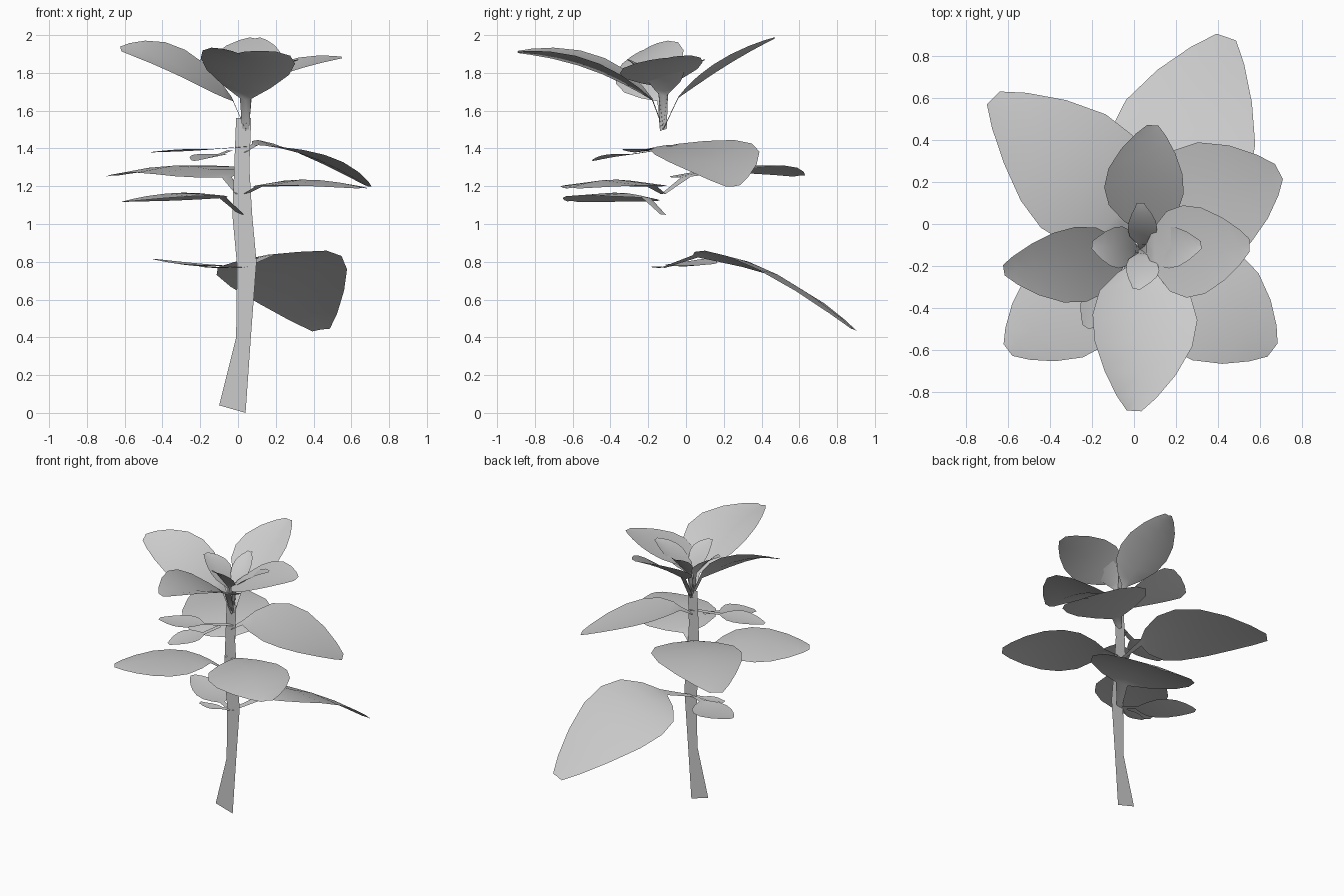
import bpy
from mathutils import Vector


def add_mesh(name, verts, faces):
    mesh = bpy.data.meshes.new(name)
    mesh.from_pydata([tuple(v) for v in verts], [], faces)
    mesh.update()
    obj = bpy.data.objects.new(name, mesh)
    bpy.context.collection.objects.link(obj)
    for p in mesh.polygons:
        p.use_smooth = True
    return obj


# Position along the blade and share of the full half width
PROFILE = [(0, .12), (.1, .5), (.25, .87), (.42, 1), (.6, .93),
           (.78, .68), (.92, .38), (1, .14)]


def leaf(name, attach, neck, mid, tip, half, roll=0.0, fold=0.02, early=1.0):
    """Flat leaf card: narrow stalk, then a blade on a curved midrib.
    roll lifts the left edge and drops the right edge (seen from the base),
    early > 1 moves the widest part towards the base."""
    attach, neck, mid, tip = map(Vector, (attach, neck, mid, tip))
    way = tip - neck
    side = Vector((-way.y, way.x, 0)).normalized()
    ctrl = mid * 2 - (neck + tip) / 2
    rows = [(attach, .018)]
    for t, w in PROFILE:
        t = t ** early
        p = neck * (1 - t) ** 2 + ctrl * 2 * t * (1 - t) + tip * t * t
        rows.append((p, max(w * half, .018)))
    verts, faces = [], []
    for p, w in rows:
        k = w / half
        lift = Vector((0, 0, roll * k))
        rise = Vector((0, 0, fold * k / 2))
        verts += [p + side * w + lift + rise, p - rise, p - side * w - lift + rise]
    for i in range(len(rows) - 1):
        a = i * 3
        for c in (a, a + 1):
            faces.append((c, c + 1, c + 4, c + 3))
    return add_mesh(name, verts, faces)


# Stem: one flat card, slightly bent and flared at the ground
stem = [(-.10, .04, .04, 0), (-.01, .40, .068, .40), (-.005, .78, .098, .80),
        (-.03, 1.05, .075, 1.05), (-.02, 1.3, .06, 1.3), (-.01, 1.56, .07, 1.56)]
sv = []
for xl, zl, xr, zr in stem:
    sv += [(xl, -.12, zl), (xr, -.12, zr)]
add_mesh("stem", sv, [(2 * i, 2 * i + 1, 2 * i + 3, 2 * i + 2) for i in range(len(stem) - 1)])

# Crown: four large leaves
top = (.04, -.12, 1.5)
leaf("crown_leaf_front", top, (.04, -.18, 1.66), (.05, -.5, 1.85), (0, -.89, 1.91), .25, -.015, .07)
leaf("crown_leaf_left", top, (-.03, -.13, 1.66), (-.3, -.2, 1.845), (-.62, -.22, 1.925), .18, -.09)
leaf("crown_leaf_right", top, (.06, -.12, 1.73), (.28, -.13, 1.83), (.55, -.1, 1.88), .22, .03)
leaf("crown_leaf_back", top, (.05, -.04, 1.67), (.05, .2, 1.85), (.09, .47, 1.985), .19, 0, .04)

# Crown: four small inner leaves
bud = (.03, -.12, 1.52)
leaf("inner_leaf_front", bud, (.04, -.14, 1.68), (.04, -.22, 1.80), (.01, -.31, 1.87), .08)
leaf("inner_leaf_back", bud, (.04, -.10, 1.68), (.04, -.01, 1.80), (.03, .10, 1.87), .07)
leaf("inner_leaf_left", bud, (.01, -.12, 1.68), (-.08, -.11, 1.80), (-.20, -.10, 1.87), .10)
leaf("inner_leaf_right", bud, (.06, -.12, 1.68), (.18, -.11, 1.80), (.32, -.10, 1.87), .10)

# Middle tier
leaf("mid_leaf_back_right", (.03, -.12, 1.38), (.09, -.07, 1.42), (.37, .12, 1.37), (.69, .25, 1.20), .29, .03)
leaf("mid_leaf_back_left", (0, -.12, 1.16), (-.06, 0, 1.25), (-.32, .3, 1.30), (-.67, .6, 1.255), .31, -.02, -.02, 1.25)
leaf("mid_leaf_front_right", (.04, -.12, 1.16), (.11, -.18, 1.20), (.38, -.4, 1.22), (.66, -.60, 1.19), .28, 0, -.03)
leaf("mid_leaf_front_left", (.02, -.12, 1.05), (-.08, -.21, 1.14), (-.33, -.41, 1.15), (-.6, -.6, 1.12), .25, .015, -.03)

# Small side leaflets
leaf("leaflet_upper", (.05, -.12, 1.41), (-.15, -.2, 1.395), (-.29, -.24, 1.39), (-.46, -.27, 1.38), .10, 0, .01)
leaf("leaflet_lower", (-.04, -.15, 1.39), (-.09, -.28, 1.37), (-.16, -.38, 1.36), (-.23, -.49, 1.335), .10, 0, .01)
leaf("leaflet_low_left", (.02, -.12, .77), (-.08, -.07, .78), (-.25, .04, .785), (-.45, .11, .815), .13, 0, .01)
leaf("leaflet_low_front", (.02, -.12, .77), (-.03, -.13, .77), (-.12, -.15, .77), (-.21, -.15, .775), .04, 0, .005)

# Large low drooping leaf at the back
leaf("low_leaf_back", (.03, -.12, .77), (.15, .05, .83), (.25, .43, .75), (.44, .89, .44), .35, -.05, -.02, 1.12)
